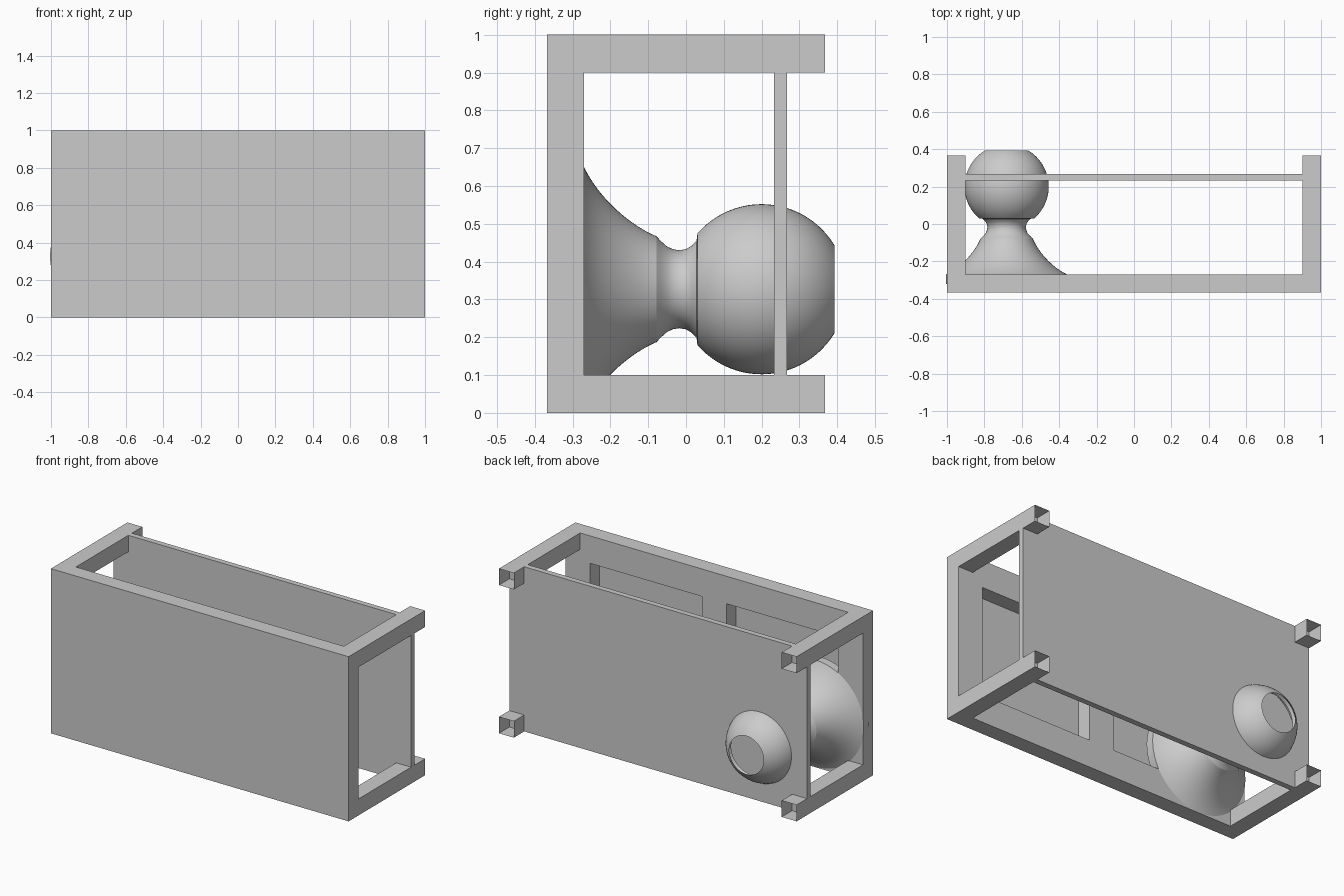
import bpy, bmesh, math
from mathutils import Matrix, Vector

cube = bpy.data.objects.get("Cube")
if cube:
    bpy.data.objects.remove(cube, do_unlink=True)

grey = bpy.data.materials.new("plain_grey")
grey.use_nodes = True
colour = (0.6, 0.6, 0.6, 1)
grey.diffuse_color = colour
grey.node_tree.nodes["Principled BSDF"].inputs["Base Color"].default_value = colour

HALF_DEPTH = 0.367
PANEL_BACK = -0.27
ROD = 0.1


def finish(name, bm):
    mesh = bpy.data.meshes.new(name)
    bm.to_mesh(mesh)
    bm.free()
    mesh.materials.append(grey)
    obj = bpy.data.objects.new(name, mesh)
    bpy.context.collection.objects.link(obj)
    return obj


def box(low, high):
    low, high = Vector(low), Vector(high)
    bm = bmesh.new()
    matrix = Matrix.Translation((low + high) / 2) @ Matrix.Diagonal((*(high - low), 1))
    bmesh.ops.create_cube(bm, size=1, matrix=matrix)
    return bm


def slice_box(bm, axis, positions):
    for p in positions:
        bmesh.ops.bisect_plane(bm, geom=bm.verts[:] + bm.edges[:] + bm.faces[:],
                               plane_co=axis * p, plane_no=axis)


# Front panel with two deep rectangular pockets in its back
bm = box((-1, -HALF_DEPTH, 0), (1, PANEL_BACK, 1))
slice_box(bm, Vector((1, 0, 0)), (-0.833, -0.083, 0.083, 0.833))
slice_box(bm, Vector((0, 0, 1)), (0.167, 0.833))
pockets = []
for f in bm.faces:
    c = f.calc_center_median()
    if f.normal.y > 0.9 and 0.2 < abs(c.x) < 0.8 and 0.3 < c.z < 0.7:
        pockets.append(f)
moved = bmesh.ops.extrude_discrete_faces(bm, faces=pockets)["faces"]
for f in moved:
    bmesh.ops.translate(bm, verts=f.verts[:], vec=(0, -0.092, 0))
bmesh.ops.recalc_face_normals(bm, faces=bm.faces[:])
finish("front_panel", bm)

# Thin rear panel
finish("rear_panel", box((-1, 0.233, 0), (1, 0.267, 1)))

# Four hollow corner rods, open at their ends
for side, x in (("right", -1), ("left", 1 - ROD)):
    for level, z in (("lower", 0), ("upper", 1 - ROD)):
        bm = box((x, PANEL_BACK, z), (x + ROD, HALF_DEPTH, z + ROD))
        ends = [f for f in bm.faces if abs(f.normal.y) > 0.9]
        bmesh.ops.delete(bm, geom=ends, context="FACES_ONLY")
        finish(f"{level}_{side}_rod", bm)


# Turned knob parts, spun around a horizontal axis
def turned(name, profile, steps=64):
    bm = bmesh.new()
    cx, cz = -0.681, 0.327
    verts = [bm.verts.new((cx + r, y, cz)) for y, r in profile]
    edges = [bm.edges.new(pair) for pair in zip(verts, verts[1:])]
    bmesh.ops.spin(bm, geom=verts + edges, cent=(cx, 0, cz), axis=(0, 1, 0),
                   angle=math.tau, steps=steps, use_duplicate=False)
    bmesh.ops.remove_doubles(bm, verts=bm.verts[:], dist=0.0005)
    bmesh.ops.recalc_face_normals(bm, faces=bm.faces[:])
    obj = finish(name, bm)
    bpy.ops.object.select_all(action="DESELECT")
    obj.select_set(True)
    bpy.context.view_layer.objects.active = obj
    bpy.ops.object.shade_smooth_by_angle(angle=math.radians(25))


# Flared base: concave sweep down to the panel
flare = [(-0.32, 0.0), (-0.32, 0.324), (-0.27, 0.324)]
for i in range(1, 13):
    a = i / 12 * math.radians(72)
    flare.append((-0.27 + 0.192 * math.sin(a) / math.sin(math.radians(72)) * (0.45 + 0.55 * i / 12),
                  0.324 - 0.184 * math.sin(a) / math.sin(math.radians(72))))
flare.append((-0.078, 0.0))
turned("knob_base", flare)

# Neck and ball with a bevelled, open, lipped end
knob = [(-0.078, 0.14), (-0.066, 0.127), (-0.05, 0.113), (-0.035, 0.106),
        (-0.018, 0.103), (0.0, 0.106), (0.015, 0.115), (0.028, 0.129)]
for i in range(25):
    a = math.radians(139 - i * 4.5)
    knob.append((0.2 + 0.225 * math.cos(a), 0.225 * math.sin(a)))
knob += [(HALF_DEPTH, 0.14), (0.347, 0.135)]
turned("knob_ball", knob)
